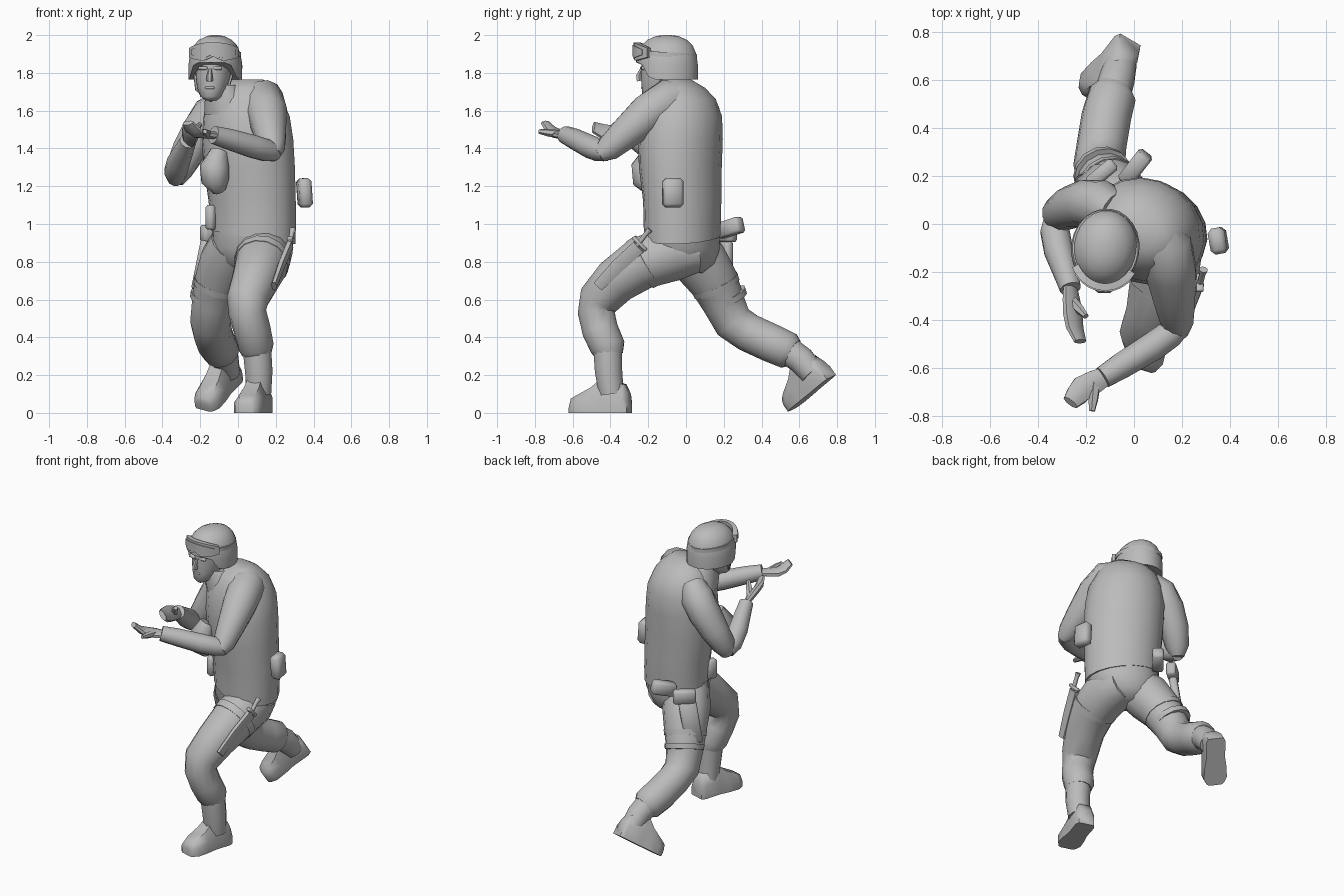
import bpy, bmesh
from math import sin, cos, pi, radians
from mathutils import Vector, Matrix, Euler

default = bpy.data.objects.get("Cube")
if default:
    bpy.data.objects.remove(default, do_unlink=True)

grey = bpy.data.materials.new("plain grey")
grey.use_nodes = True
GREY = (.5, .5, .5, 1)
grey.diffuse_color = GREY
grey.node_tree.nodes["Principled BSDF"].inputs["Base Color"].default_value = GREY


def finish(name, bm, angle=45):
    """Turn a bmesh into a named, shaded object."""
    bmesh.ops.recalc_face_normals(bm, faces=bm.faces)
    mesh = bpy.data.meshes.new(name)
    bm.to_mesh(mesh)
    bm.free()
    mesh.materials.append(grey)
    obj = bpy.data.objects.new(name, mesh)
    bpy.context.collection.objects.link(obj)
    bpy.ops.object.select_all(action='DESELECT')
    obj.select_set(True)
    bpy.context.view_layer.objects.active = obj
    bpy.ops.object.shade_smooth_by_angle(angle=radians(angle))
    return obj


def skin(name, rings, angle=45):
    """Bridge a list of equal rings of points and cap both ends."""
    bm = bmesh.new()
    loops = [[bm.verts.new(p) for p in ring] for ring in rings]
    n = len(loops[0])
    for low, high in zip(loops, loops[1:]):
        for i in range(n):
            j = (i + 1) % n
            bm.faces.new((low[i], low[j], high[j], high[i]))
    bm.faces.new(loops[0])
    bm.faces.new(loops[-1])
    return finish(name, bm, angle)


def limb(name, path, n=12, squash=1, ref=(1, 0, 0), angle=50):
    """Tube along a path of (x, y, z, radius), flattened along ref."""
    pts = [Vector(p[:3]) for p in path]
    rings = []
    for i, p in enumerate(pts):
        tangent = pts[min(i + 1, len(pts) - 1)] - pts[max(i - 1, 0)]
        side = Vector(ref).cross(tangent).normalized()
        up = tangent.cross(side).normalized()
        r = path[i][3]
        turns = [2 * pi * (k + .5) / n for k in range(n)]
        rings.append([p + side * r * cos(t) + up * r * squash * sin(t) for t in turns])
    return skin(name, rings, angle)


def stack(name, layers, yaw=0, n=18, lift=None, angle=50):
    """Level ovals (x, y, z, half width, half depth); lift raises points by angle."""
    rings = []
    spin = Matrix.Rotation(radians(yaw), 3, 'Z')
    for i, (x, y, z, a, b) in enumerate(layers):
        ring = []
        for k in range(n):
            t = 2 * pi * k / n
            p = spin @ Vector((a * cos(t), b * sin(t), 0))
            rise = lift(i, t) if lift else 0
            ring.append(p + Vector((x, y, z + rise)))
        rings.append(ring)
    return skin(name, rings, angle)


def box(name, loc, size, turn=(0, 0, 0), bevel=.012):
    bm = bmesh.new()
    rot = Euler([radians(a) for a in turn]).to_matrix().to_4x4()
    bmesh.ops.create_cube(bm, size=1, matrix=Matrix.Diagonal((*size, 1)))
    bmesh.ops.bevel(bm, geom=bm.edges[:], offset=bevel, segments=1, affect='EDGES')
    bm.transform(Matrix.Translation(loc) @ rot)
    return finish(name, bm, 50)


def arc(name, centre, radii, spread, top, bottom, thick, steps=14, yaw=0):
    """Curved strip around the front of an oval; top and bottom follow the angle."""
    rings = []
    for k in range(steps + 1):
        u = 2 * k / steps - 1
        t = radians(yaw - 90 + u * spread)
        ring = []
        for grow, edge in ((0, bottom), (thick, bottom), (thick, top), (0, top)):
            ring.append(Vector(centre) + Vector(((radii[0] + grow) * cos(t),
                                                 (radii[1] + grow) * sin(t), edge(u))))
        rings.append(ring)
    return skin(name, rings, 40)


def boot(name, heel, toe, up):
    """Foot with a flat sole lofted from heel to toe."""
    heel, toe = Vector(heel), Vector(toe)
    way = toe - heel
    side = way.cross(Vector(up)).normalized()
    up = side.cross(way).normalized()
    rings = []
    for t, w, h in ((0, .05, .1), (.08, .062, .15), (.42, .06, .19), (.62, .07, .135),
                    (.85, .074, .095), (.97, .055, .075), (1, .04, .045)):
        outline = ((-w, 0), (-w, h * .55), (-w * .6, h), (w * .6, h), (w, h * .55), (w, 0))
        rings.append([heel + way * t + side * s + up * v for s, v in outline])
    return skin(name, rings, 50)


def hand(name, wrist, knuckles, tip, thumb, palm):
    """Cupped hand: palm with joined fingers, plus a thumb."""
    wrist, knuckles, tip, thumb = map(Vector, (wrist, knuckles, tip, thumb))
    mid = wrist.lerp(knuckles, .5)
    bend = knuckles.lerp(tip, .5) - Vector(palm) * .01
    limb(name + "_palm", [(*wrist, .04), (*mid, .052), (*knuckles, .056),
                          (*bend, .05), (*tip, .036)], 8, .45, palm)
    limb(name + "_thumb", [(*mid, .026), (*mid.lerp(thumb, .6), .022), (*thumb, .013)], 6, .9, palm)


# Jacket with a hem that rises at the wearer's front right, trousers seat and collar
def hem(i, t):
    return (.035, .012, 0)[min(i, 2)] * (-cos(t) - .3 * sin(t))


stack("jacket", [(.08, -.02, .93, .232, .192), (.08, -.02, 1, .235, .195), (.075, -.02, 1.12, .24, .197),
                 (.06, -.03, 1.3, .25, .21), (.05, -.03, 1.45, .25, .217), (.045, -.025, 1.57, .235, .21),
                 (.04, -.025, 1.66, .2, .178), (.04, -.035, 1.72, .16, .13),
                 (.05, -.04, 1.765, .09, .06)], -28, 18, hem)
stack("trousers_seat", [(.06, .01, .74, .09, .08), (.06, 0, .79, .17, .15),
                        (.075, -.015, .87, .222, .185), (.08, -.02, .98, .225, .188)], -28)
stack("collar", [(-.03, -.04, 1.58, .15, .15), (-.06, -.07, 1.67, .115, .12),
                 (-.085, -.085, 1.735, .085, .09)], -20, 14)

# Head and face
limb("neck", [(-.07, -.05, 1.6, .08), (-.1, -.09, 1.7, .07), (-.12, -.1, 1.8, .07)])
stack("head", [(-.145, -.185, 1.655, .03, .03), (-.142, -.165, 1.675, .058, .068),
               (-.138, -.14, 1.72, .08, .095), (-.133, -.13, 1.78, .092, .11),
               (-.13, -.12, 1.87, .1, .115)], -8, 14)
limb("nose", [(-.148, -.236, 1.82, .009), (-.15, -.25, 1.785, .016), (-.151, -.245, 1.758, .018)], 6)
box("mouth", (-.149, -.225, 1.722), (.05, .02, .018), (0, 0, -8), .006)
for side in (-1, 1):
    box("brow", (-.147 + side * .037, -.222, 1.825), (.05, .03, .02), (0, 0, side * 14 - 8), .006)
    limb("chin_strap", [(-.13 + side * .1, -.12, 1.8, .008), (-.137 + side * .082, -.15, 1.71, .008),
                        (-.145, -.205, 1.652, .008)], 6)


# Helmet with a raised front brim, strap and goggles
def brim(i, t):
    front = max(0, -sin(t) - .45) / .55
    return (.09, .045, .01, 0, 0, 0, 0)[i] * min(1, front * 1.8)


HEAD = (-.12, -.1, 0)
stack("helmet", [(*HEAD[:2], 1.765, .142, .165), (*HEAD[:2], 1.84, .143, .165),
                 (*HEAD[:2], 1.9, .134, .156), (*HEAD[:2], 1.945, .115, .137),
                 (*HEAD[:2], 1.975, .086, .106), (*HEAD[:2], 1.995, .045, .06),
                 (*HEAD[:2], 2, .015, .02)], -8, 24, brim)
arc("helmet_strap", HEAD, (.128, .151), 180, lambda u: 1.925 - .03 * abs(u),
    lambda u: 1.9 - .03 * abs(u), .009, 28, -5)
arc("goggles", HEAD, (.125, .148), 58, lambda u: 1.962 - .03 * u * u,
    lambda u: 1.862 + .025 * max(0, 1 - abs(u) * 3) + .02 * u * u, .03, 14, -5)
arc("goggle_lens", HEAD, (.151, .174), 48, lambda u: 1.948 - .025 * u * u,
    lambda u: 1.876 + .025 * max(0, 1 - abs(u) * 3) + .02 * u * u, .009, 14, -5)

# Left arm reaching forward across the body
limb("left_sleeve", [(.08, .01, 1.67, .08), (.13, -.09, 1.655, .115), (.155, -.2, 1.585, .108),
                     (.17, -.32, 1.48, .088), (.18, -.41, 1.4, .07), (.185, -.46, 1.365, .042)])
limb("left_forearm", [(.2, -.42, 1.375, .045), (.15, -.46, 1.39, .06), (.08, -.51, 1.41, .062),
                      (-.05, -.59, 1.45, .056), (-.13, -.64, 1.472, .048)], ref=(0, 0, 1))
hand("left_hand", (-.11, -.63, 1.467), (-.215, -.685, 1.48), (-.265, -.745, 1.535),
     (-.175, -.78, 1.49), (-.2, -.15, 1))

# Right arm folded up at the side
limb("right_sleeve", [(-.08, .05, 1.63, .085), (-.14, .08, 1.58, .105), (-.2, .085, 1.49, .102),
                      (-.265, .07, 1.38, .09), (-.315, .04, 1.28, .074), (-.33, .025, 1.22, .042)])
limb("right_forearm", [(-.33, .03, 1.24, .045), (-.33, -.03, 1.275, .062), (-.315, -.11, 1.33, .062),
                       (-.28, -.22, 1.405, .05), (-.265, -.27, 1.44, .045)])
hand("right_hand", (-.265, -.26, 1.435), (-.255, -.38, 1.475), (-.225, -.49, 1.512),
     (-.2, -.385, 1.53), (.7, 0, .6))

# Trouser legs
limb("left_leg", [(.12, .06, .86, .12), (.135, -.07, .85, .155), (.125, -.24, .79, .142), (.09, -.37, .7, .125),
                  (.05, -.46, .6, .112), (.05, -.475, .53, .1), (.075, -.455, .44, .098),
                  (.095, -.415, .35, .095), (.1, -.41, .31, .078)], 14)
limb("right_leg", [(-.01, 0, .89, .14), (-.055, .075, .8, .15), (-.1, .15, .69, .132), (-.13, .2, .58, .115),
                   (-.145, .25, .48, .108), (-.135, .33, .425, .104), (-.115, .45, .37, .104),
                   (-.09, .54, .33, .1), (-.08, .57, .315, .075)], 14)

# Boots
limb("left_boot_shaft", [(.1, -.415, .34, .078), (.11, -.41, .22, .075), (.11, -.395, .1, .068)])
boot("left_boot", (.13, -.3, 0), (.035, -.61, 0), (0, 0, 1))
limb("right_boot_shaft", [(-.09, .54, .33, .078), (-.07, .61, .28, .075), (-.055, .67, .21, .068)])
boot("right_boot", (-.015, .77, .19), (-.185, .56, .015), (-.1, -.5, .7))

# Thigh straps
limb("left_thigh_strap", [(.13, -.2, .81, .149), (.122, -.24, .787, .146)], 14)
for drop in (0, .07):
    limb("right_thigh_strap", [(-.1 - drop * .4, .15 + drop * .7, .69 - drop, .135 - drop * .14),
                               (-.108 - drop * .4, .163 + drop * .7, .66 - drop, .131 - drop * .14)], 14)

# Sheathed knife on the left thigh
limb("knife_sheath", [(.272, -.25, .88, .044), (.23, -.36, .78, .042), (.19, -.465, .67, .034)], 6, .5)
limb("knife_handle", [(.29, -.19, .97, .018), (.285, -.21, .95, .013), (.27, -.27, .87, .014)], 8)
box("knife_guard", (.275, -.245, .895), (.03, .1, .02), (-45, 0, 0), .005)

# Holster on the right thigh and belt gear
box("holster", (-.175, .2, .78), (.11, .05, .27), (8, 8, 45))
box("holster_hanger", (-.135, .21, .95), (.14, .06, .09), (0, 0, 40))
box("rear_pouch", (.005, .235, .98), (.07, .15, .085), (15, 0, -38))
box("hip_pouch", (-.14, -.07, 1.035), (.05, .07, .13), (0, 0, -28))
limb("chest_pouch", [(-.1, -.18, 1.18, .04), (-.12, -.21, 1.23, .075), (-.125, -.215, 1.3, .078),
                     (-.1, -.18, 1.38, .05)], 10)
box("side_canteen", (.352, -.07, 1.165), (.07, .11, .155), (0, -4, 10), .018)
